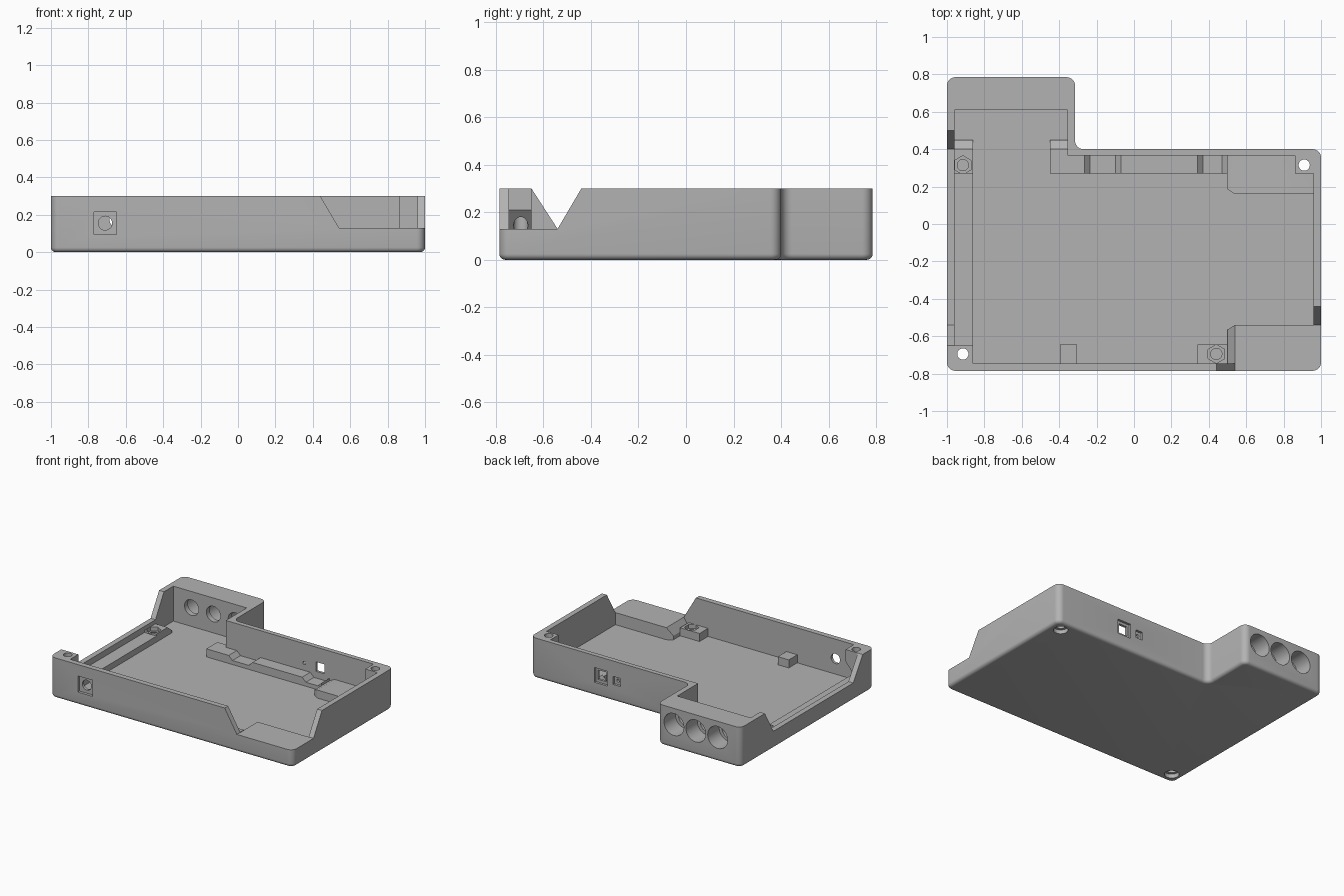
import bpy, bmesh
from math import radians
from mathutils import Matrix, Vector

if "Cube" in bpy.data.objects:
    bpy.data.objects.remove(bpy.data.objects["Cube"], do_unlink=True)

gray = bpy.data.materials.new("plain gray")
gray.use_nodes = True
gray.diffuse_color = (0.45, 0.45, 0.45, 1)
gray.node_tree.nodes["Principled BSDF"].inputs["Base Color"].default_value = gray.diffuse_color

FLOOR, RIM, LOW, STEP = 0.04, 0.30, 0.13, 0.10
IN_L, IN_R, IN_F, IN_B = -0.96, 0.96, -0.745, 0.365


def finish(bm, name):
    bmesh.ops.recalc_face_normals(bm, faces=bm.faces)
    mesh = bpy.data.meshes.new(name)
    bm.to_mesh(mesh)
    bm.free()
    mesh.materials.append(gray)
    ob = bpy.data.objects.new(name, mesh)
    bpy.context.collection.objects.link(ob)
    return ob


def prism_bm(points, lo, hi, axis):
    """Extrude a 2D profile from lo to hi along the given axis."""
    place = {"x": lambda a, b, t: (t, a, b),
             "y": lambda a, b, t: (a, t, b),
             "z": lambda a, b, t: (a, b, t)}[axis]
    bm = bmesh.new()
    face = bm.faces.new([bm.verts.new(place(a, b, lo)) for a, b in points])
    new = bmesh.ops.extrude_face_region(bm, geom=[face])["geom"]
    shift = Vector(place(0, 0, hi - lo))
    bmesh.ops.translate(bm, vec=shift, verts=[v for v in new if isinstance(v, bmesh.types.BMVert)])
    bmesh.ops.recalc_face_normals(bm, faces=bm.faces)
    return bm


def prism(name, points, lo, hi, axis="z"):
    return finish(prism_bm(points, lo, hi, axis), name)


def box(name, x0, x1, y0, y1, z0, z1):
    return prism(name, [(x0, y0), (x1, y0), (x1, y1), (x0, y1)], z0, z1)


def rod(center, radius, depth, axis="z", sides=32):
    bm = bmesh.new()
    bmesh.ops.create_cone(bm, cap_ends=True, segments=sides, radius1=radius,
                          radius2=radius, depth=depth)
    turn = Matrix.Rotation(radians(90), 4, "X") if axis == "y" else Matrix()
    bmesh.ops.transform(bm, matrix=Matrix.Translation(center) @ turn, verts=bm.verts)
    return finish(bm, "cutter")


def cut(target, *cutters):
    bpy.context.view_layer.objects.active = target
    for cutter in cutters:
        mod = target.modifiers.new("cut", "BOOLEAN")
        mod.operation, mod.solver, mod.object = "DIFFERENCE", "EXACT", cutter
        bpy.ops.object.modifier_apply(modifier=mod.name)
        bpy.data.objects.remove(cutter, do_unlink=True)


# Outer shell with rounded corners and a softened bottom edge
outline = [(-1, -0.785), (1, -0.785), (1, 0.4), (-0.315, 0.4), (-0.315, 0.785), (-1, 0.785)]
bm = prism_bm(outline, 0, RIM, "z")
upright = [e for e in bm.edges if abs(e.verts[0].co.z - e.verts[1].co.z) > 0.1]
bmesh.ops.bevel(bm, geom=upright, offset=0.045, segments=8, profile=0.5, affect="EDGES")
base = [e for e in bm.edges if all(v.co.z < 0.001 for v in e.verts)]
bmesh.ops.bevel(bm, geom=base, offset=0.025, segments=5, profile=0.5, affect="EDGES")
shell = finish(bm, "case_shell")

# Hollow interior
cut(shell, prism("cutter", [(IN_L, IN_F), (IN_R, IN_F), (IN_R, IN_B), (-0.355, IN_B),
                            (-0.355, 0.61), (IN_L, 0.61)], FLOOR, 0.5))

# Sloped notches in the front, left and right walls
cut(shell,
    prism("cutter", [(0.44, RIM), (0.54, LOW), (1.2, LOW), (1.2, 0.4), (0.44, 0.4)], -0.9, IN_F + 0.002, "y"),
    prism("cutter", [(-0.44, RIM), (-0.54, LOW), (-0.9, LOW), (-0.9, 0.4), (-0.44, 0.4)], IN_R - 0.002, 1.1, "x"),
    prism("cutter", [(-0.65, RIM), (-0.54, LOW), (0.4, LOW), (0.5, RIM), (0.5, 0.4), (-0.65, 0.4)],
          -1.1, IN_L + 0.002, "x"))

# Three stepped sockets through the thick back wall
for x in (-0.45, -0.63, -0.81):
    cut(shell, rod((x, 0.75, 0.18), 0.082, 0.2, "y"), rod((x, 0.7, 0.18), 0.058, 0.4, "y"))

# Front jack: square recess and round hole
cut(shell, box("cutter", -0.77, -0.65, -0.9, -0.765, 0.095, 0.215),
    rod((-0.71, -0.76, 0.155), 0.037, 0.2, "y"))

# Back ports: recessed slot and a small button hole
cut(shell, box("cutter", 0.365, 0.475, 0.383, 0.5, 0.1, 0.21),
    box("cutter", 0.385, 0.455, 0.3, 0.5, 0.12, 0.19),
    box("cutter", 0.26, 0.32, 0.383, 0.5, 0.125, 0.185),
    rod((0.29, 0.4, 0.155), 0.012, 0.2, "y", 16))

# Corner plateau behind the low front wall, with a sloped inner end
plateau = prism("front_plateau", [(0.50, FLOOR), (IN_R, FLOOR), (IN_R, LOW), (0.54, LOW), (0.50, 0.07)],
                IN_F, -0.54, "y")
cut(plateau, prism("cutter", [(0.45, -0.565), (0.50, -0.565), (0.54, -0.54), (0.54, -0.5), (0.45, -0.5)], 0, 0.2))

# Back shelf and its sloped end
shelf = prism("back_shelf", [(0.50, FLOOR), (IN_R, FLOOR), (IN_R, STEP), (0.54, STEP), (0.50, 0.08)],
              0.16, IN_B, "y")
cut(shelf, prism("cutter", [(0.45, 0.185), (0.50, 0.185), (0.54, 0.16), (0.54, 0.1), (0.45, 0.1)], 0, 0.2))

# Stepped rail along the back wall
DIP = 0.07
prism("back_rail", [(-0.45, FLOOR), (0.50, FLOOR), (0.50, STEP), (0.47, DIP), (0.37, DIP), (0.34, STEP),
                    (-0.07, STEP), (-0.10, DIP), (-0.235, DIP), (-0.265, STEP), (-0.45, STEP)],
      0.27, IN_B, "y")
ramp = [(IN_B, FLOOR), (0.45, FLOOR), (0.45, 0.06), (0.40, STEP), (IN_B, STEP)]
prism("rail_end", ramp, -0.45, -0.355, "x")

# Ledge along the left-hand low wall
box("side_ledge", IN_L, -0.86, IN_F, 0.27, FLOOR, 0.085)

# Nut holders with hexagonal pockets
side_holder = prism("side_nut_holder", [(0.27, FLOOR)] + ramp[1:] + [(0.27, STEP)], IN_L, -0.86, "x")
front_holder = box("front_nut_holder", 0.34, 0.50, IN_F, -0.645, FLOOR, STEP)
for holder, x, y in ((side_holder, -0.915, 0.315), (front_holder, 0.44, -0.695)):
    cut(holder, rod((x, y, STEP), 0.05, 0.06, sides=6), rod((x, y, STEP), 0.03, 0.1))

# Small rest block by the front wall
box("front_rest", -0.395, -0.305, IN_F, -0.645, FLOOR, STEP)

# Screw posts: one overhanging, one full height
front_post = prism("front_post", [(IN_L, RIM), (-0.86, RIM), (-0.86, 0.21), (IN_L, 0.09)], IN_F, -0.65, "y")
back_post = box("back_post", 0.86, IN_R, 0.27, IN_B, FLOOR, RIM)
for post, x, y in ((front_post, -0.915, -0.695), (back_post, 0.91, 0.315)):
    for part in (post, shell, bpy.data.objects["side_ledge"], shelf):
        cut(part, rod((x, y, 0.2), 0.03, 0.6))
    cut(shell, rod((x, y, 0), 0.05, 0.06))

# Smooth the rounded surfaces and keep edges sharp
bpy.ops.object.select_all(action="DESELECT")
for ob in bpy.context.collection.objects:
    if ob.type == "MESH" and gray.name in ob.data.materials:
        ob.select_set(True)
        bpy.context.view_layer.objects.active = ob
bpy.ops.object.shade_smooth_by_angle(angle=radians(30))
